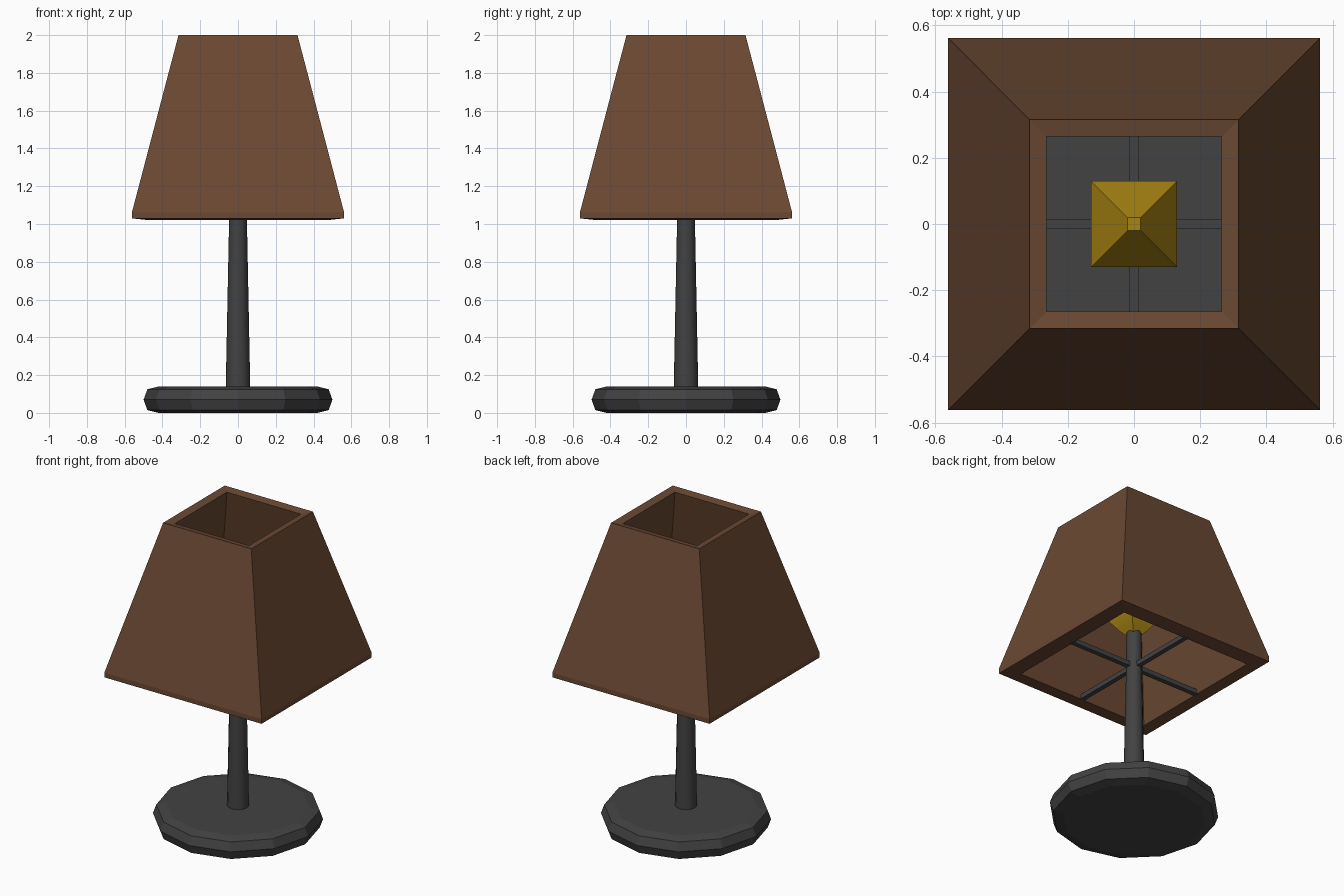
import bpy, bmesh, math

cube = bpy.data.objects.get("Cube")
if cube:
    bpy.data.objects.remove(cube, do_unlink=True)


def material(name, rgb):
    m = bpy.data.materials.new(name)
    m.use_nodes = True
    m.diffuse_color = (*rgb, 1)
    m.node_tree.nodes["Principled BSDF"].inputs["Base Color"].default_value = (*rgb, 1)
    return m


brown = material("brown", (0.145, 0.065, 0.033))
grey = material("dark grey", (0.055, 0.055, 0.055))
gold = material("gold", (0.40, 0.235, 0.006))


def lathe(name, profile, sides, mat, closed=False, square=False, smooth=None):
    """Revolve (size, height) points; square rings use half widths."""
    bm = bmesh.new()
    scale = math.sqrt(2) if square else 1
    turn = math.pi / sides if square else 0
    rings = []
    for r, z in profile:
        ring = []
        for i in range(sides):
            a = turn + math.tau * i / sides
            ring.append(bm.verts.new((r * scale * math.cos(a), r * scale * math.sin(a), z)))
        rings.append(ring)
    pairs = list(zip(rings, rings[1:]))
    if closed:
        pairs.append((rings[-1], rings[0]))
    else:
        bm.faces.new(rings[0])
        bm.faces.new(rings[-1])
    for low, high in pairs:
        for i in range(sides):
            j = (i + 1) % sides
            bm.faces.new((low[i], low[j], high[j], high[i]))
    bmesh.ops.recalc_face_normals(bm, faces=bm.faces)
    mesh = bpy.data.meshes.new(name)
    bm.to_mesh(mesh)
    bm.free()
    mesh.materials.append(mat)
    ob = bpy.data.objects.new(name, mesh)
    bpy.context.collection.objects.link(ob)
    if smooth:
        bpy.ops.object.select_all(action="DESELECT")
        ob.select_set(True)
        bpy.context.view_layer.objects.active = ob
        bpy.ops.object.shade_smooth_by_angle(angle=math.radians(smooth))
    return ob


# Weighted foot with chamfered rim
lathe("base", [(0.42, 0), (0.48, 0.015), (0.5, 0.07), (0.48, 0.125), (0.42, 0.14)],
      12, grey)

# Tapered stem
lathe("stem", [(0.065, 0.13), (0.047, 1.03), (0.045, 1.27)], 12, grey, smooth=40)

# Square hollow shade: outer wall up, inner wall back down
lathe("shade", [(0.562, 1.03), (0.562, 1.06), (0.315, 2.0), (0.265, 1.99), (0.47, 1.02)],
      4, brown, closed=True, square=True)

# Faceted bulb
lathe("bulb", [(0.035, 1.25), (0.06, 1.28), (0.10, 1.34), (0.13, 1.43), (0.02, 1.62)],
      4, gold, square=True, smooth=35)

# Four arms holding the shade
for i, side in enumerate(("left", "back", "right", "front")):
    a = i * math.pi / 2
    bpy.ops.mesh.primitive_cube_add(
        size=1, location=(0.255 * math.cos(a), 0.255 * math.sin(a), 1.035),
        rotation=(0, 0, a))
    arm = bpy.context.object
    arm.name = "shade_arm_" + side
    arm.scale = (0.45, 0.03, 0.03)
    arm.data.materials.append(grey)
